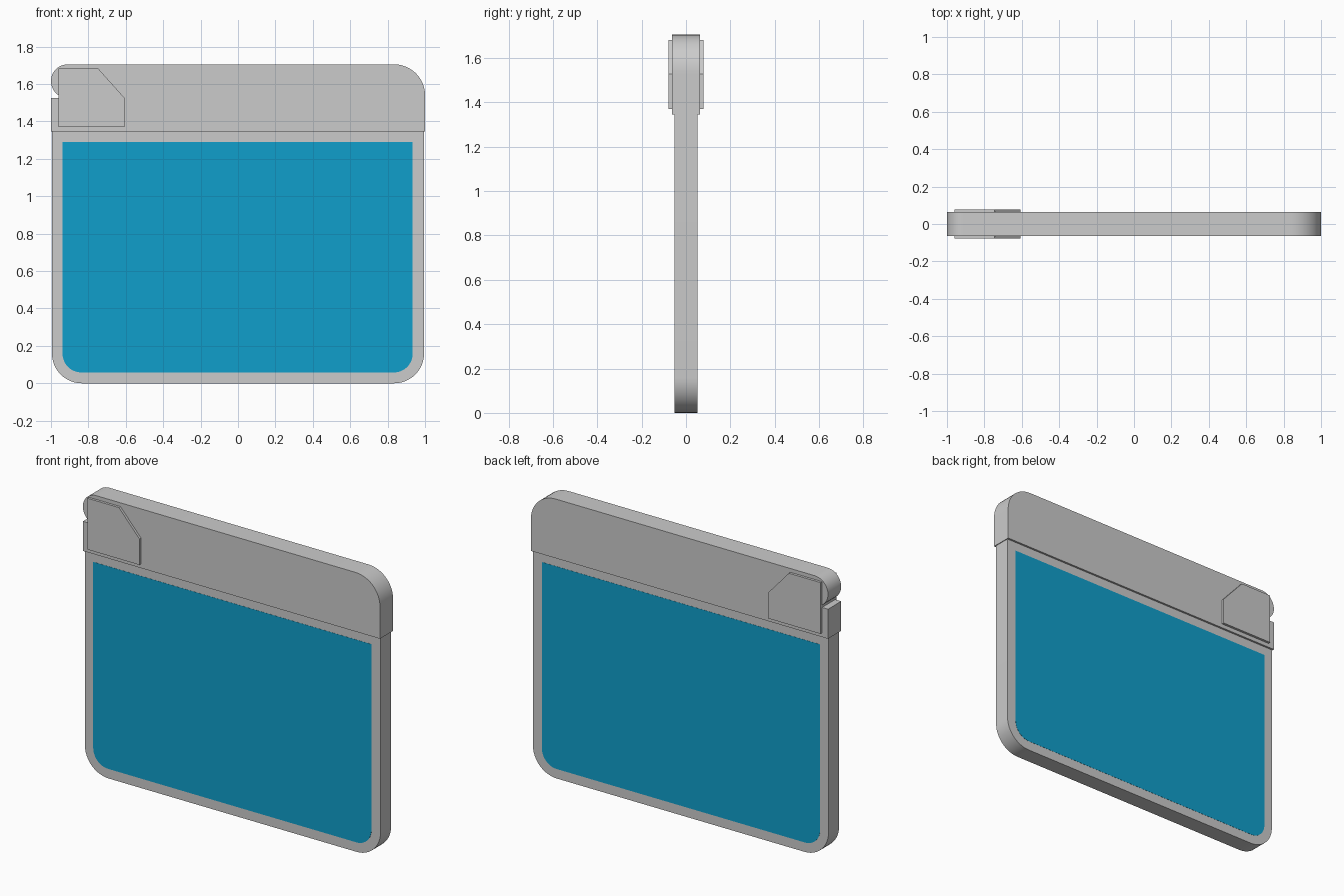
import bpy, bmesh, math

if "Cube" in bpy.data.objects:
    bpy.data.objects.remove(bpy.data.objects["Cube"])


def rounded(x0, x1, z0, z1, bl=0, br=0, tr=0, tl=0, seg=12):
    """Rectangle outline in x/z with one radius per corner."""
    pts = []
    corners = [(x0 + bl, z0 + bl, bl, 180), (x1 - br, z0 + br, br, 270),
               (x1 - tr, z1 - tr, tr, 0), (x0 + tl, z1 - tl, tl, 90)]
    for cx, cz, r, start in corners:
        n = seg if r else 0
        for i in range(n + 1):
            a = math.radians(start + (90 * i / n if n else 0))
            p = (cx + r * math.cos(a), cz + r * math.sin(a))
            if not pts or math.dist(p, pts[-1]) > 1e-5:
                pts.append(p)
    return pts


def slab(name, outline, half_depth, color=None):
    """Extrude an x/z outline symmetrically along y."""
    bm = bmesh.new()
    face = bm.faces.new([bm.verts.new((x, -half_depth, z)) for x, z in outline])
    ext = bmesh.ops.extrude_face_region(bm, geom=[face], use_keep_orig=True)
    moved = [v for v in ext["geom"] if isinstance(v, bmesh.types.BMVert)]
    bmesh.ops.translate(bm, verts=moved, vec=(0, 2 * half_depth, 0))
    bmesh.ops.recalc_face_normals(bm, faces=bm.faces)
    mesh = bpy.data.meshes.new(name)
    bm.to_mesh(mesh)
    bm.free()
    obj = bpy.data.objects.new(name, mesh)
    bpy.context.collection.objects.link(obj)
    if color:
        mat = bpy.data.materials.new(name)
        mat.diffuse_color = color
        mat.use_nodes = True
        mat.node_tree.nodes["Principled BSDF"].inputs["Base Color"].default_value = mat.diffuse_color
        mesh.materials.append(mat)
    bpy.context.view_layer.objects.active = obj
    obj.select_set(True)
    bpy.ops.object.shade_smooth_by_angle(angle=math.radians(30))
    obj.select_set(False)
    return obj


# Pouch body with rounded bottom corners
slab("pouch_body", rounded(-0.995, 0.995, 0, 1.345, bl=0.16, br=0.16), 0.051)

# Blue panel showing on front and back
slab("blue_panel", rounded(-0.938, 0.934, 0.058, 1.29, bl=0.1, br=0.1), 0.052,
     (0.005, 0.345, 0.6, 1))

# Lower seal band
slab("lower_band", rounded(-1, 1, 1.345, 1.525), 0.063)

# Upper seal band: half-round open end on the left, rounded corner on the right
slab("upper_band", rounded(-1, 1, 1.525, 1.705, bl=0.09, tl=0.09, tr=0.165), 0.063)

# Slider clip with a sloped shoulder
slab("slider", [(-0.96, 1.37), (-0.608, 1.37), (-0.608, 1.527),
                (-0.747, 1.682), (-0.96, 1.682)], 0.078)
